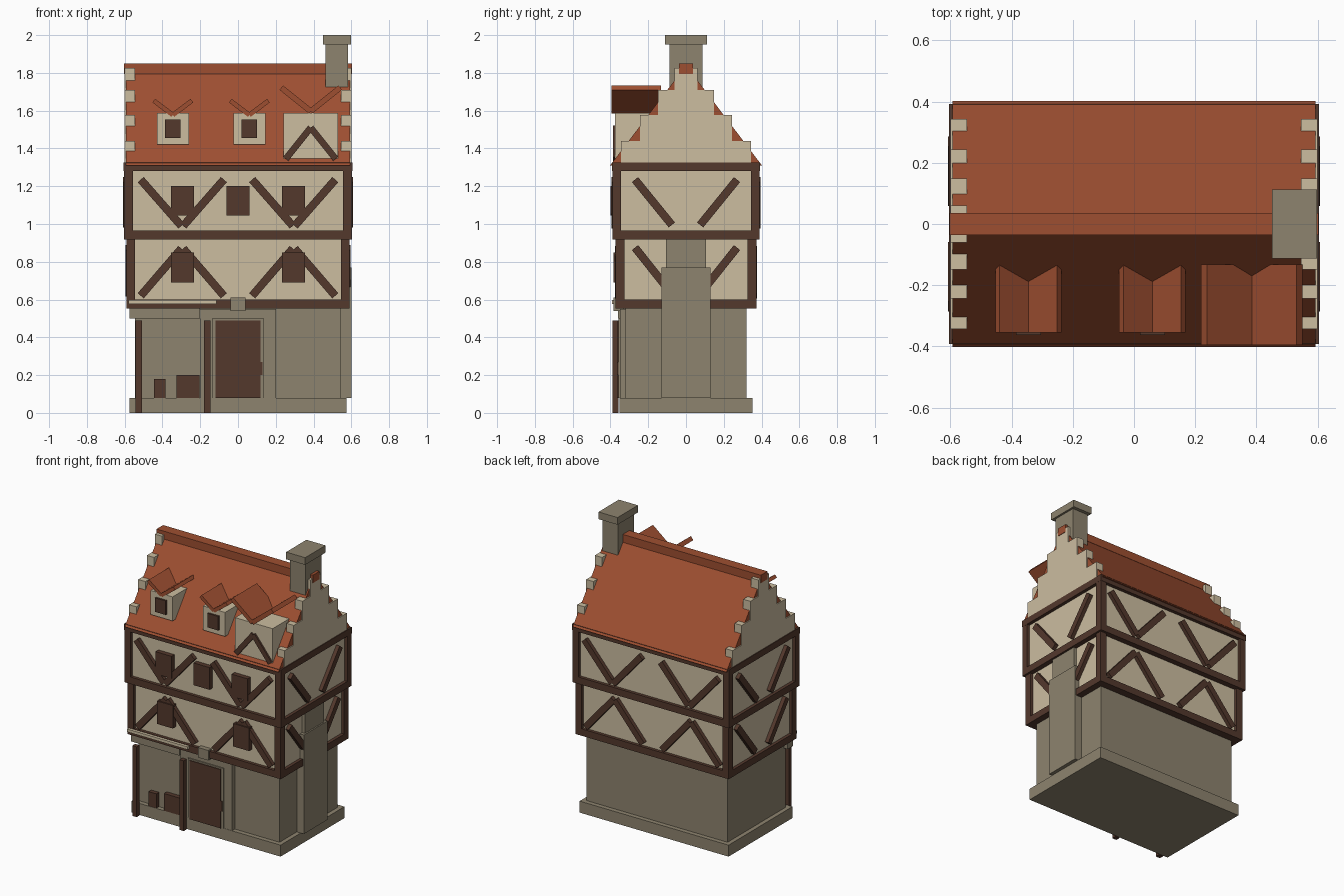
import bpy, bmesh
from mathutils import Vector

if "Cube" in bpy.data.objects:
    bpy.data.objects.remove(bpy.data.objects["Cube"])


def material(name, r, g, b):
    def lin(c):
        c /= 255
        return c / 12.92 if c <= 0.04045 else ((c + 0.055) / 1.055) ** 2.4
    m = bpy.data.materials.new(name)
    m.diffuse_color = (lin(r), lin(g), lin(b), 1)
    m.use_nodes = True
    m.node_tree.nodes["Principled BSDF"].inputs["Base Color"].default_value = m.diffuse_color
    return m


STONE = material("stone", 141, 131, 110)
PLASTER = material("plaster", 204, 189, 160)
TIMBER = material("dark timber", 83, 56, 44)
TILE = material("roof tile", 158, 79, 49)


def prism(name, profile, axis, lo, hi, mat):
    """Extrude a 2D profile along x (profile = y,z) or y (profile = x,z)."""
    bm = bmesh.new()
    def put(p, t):
        return bm.verts.new((t, p[0], p[1]) if axis == "x" else (p[0], t, p[1]))
    a = [put(p, lo) for p in profile]
    b = [put(p, hi) for p in profile]
    bm.faces.new(a)
    bm.faces.new(b[::-1])
    for i in range(len(a)):
        j = (i + 1) % len(a)
        bm.faces.new((a[i], b[i], b[j], a[j]))
    bmesh.ops.recalc_face_normals(bm, faces=bm.faces)
    me = bpy.data.meshes.new(name)
    bm.to_mesh(me)
    bm.free()
    me.materials.append(mat)
    ob = bpy.data.objects.new(name, me)
    bpy.context.collection.objects.link(ob)
    return ob


def box(name, x0, x1, y0, y1, z0, z1, mat):
    return prism(name, [(x0, z0), (x1, z0), (x1, z1), (x0, z1)], "y", y0, y1, mat)


def bar(name, p, q, width, axis, lo, hi, mat):
    """Straight plank from p to q, square cut at the ends."""
    p, q = Vector(p), Vector(q)
    d = (q - p).normalized() * width / 2
    n = Vector((-d.y, d.x))
    return prism(name, [p + n, q + n, q - n, p - n], axis, lo, hi, mat)


# Stone base
box("plinth", -.575, .575, -.352, .352, 0, .08, STONE)
box("ground_floor_wall", -.545, .545, -.32, .32, .08, .56, STONE)

# Door with stone surround
box("door_surround", -.2, .2, -.35, -.3, .08, .55, STONE)
box("door_frame", -.137, .137, -.358, -.3, .08, .5, STONE)
box("door", -.12, .12, -.364, -.3, .08, .49, TIMBER)
box("door_handle", .115, .13, -.364, -.35, .2, .27, TIMBER)
box("keystone", -.04, .04, -.385, -.33, .54, .61, STONE)

# Shop front: posts, lintel, awning, crates
for x in (-.526, -.163):
    box("awning_post", x - .017, x + .017, -.39, -.358, 0, .49, TIMBER)
box("shop_lintel", -.575, -.2, -.36, -.3, .5, .555, STONE)
box("awning", -.58, -.115, -.393, -.355, .577, .597, PLASTER)
box("small_crate", -.445, -.385, -.35, -.3, .08, .18, TIMBER)
box("large_crate", -.325, -.205, -.352, -.3, .08, .2, TIMBER)

# Timber framed storeys: (half x, half y, bottom of walls, top of walls)
for name, hx, hy, z0, z1 in (("first", .591, .373, .6, .92),
                             ("second", .604, .39, .965, 1.28)):
    box(name + "_floor_plaster", -hx + .022, hx - .022, -hy + .022, hy - .022,
        z0 - .01, z1 + .01, PLASTER)
    box(name + "_floor_sill", -hx, hx, -hy, hy, z0 - .048, z0, TIMBER)
    for sx in (-1, 1):
        for sy in (-1, 1):
            x0, x1 = sorted((sx * hx, sx * (hx - .047)))
            y0, y1 = sorted((sy * hy, sy * (hy - .047)))
            box(name + "_floor_post", x0, x1, y0, y1, z0, z1, TIMBER)
    # Diagonal braces: peaks on the first floor, valleys on the second
    out, mid = (z0 + .02, z0 + .27) if name == "first" else (z1 - .045, z0 + .025)
    for s in (-1, 1):
        lo, hi = sorted((s * (hy - .03), s * (hy + .004)))
        for c in (-.295, .295):
            for k in (-1, 1):
                bar(name + "_floor_brace", (c + k * .22, out), (c + k * .005, mid),
                    .042, "y", lo, hi, TIMBER)
        lo, hi = sorted((s * (hx - .03), s * (hx + .004)))
        for k in (-1, 1):
            bar(name + "_floor_side_brace", (k * .27, z1 - .045), (k * .075, z0 + .03),
                .042, "x", lo, hi, TIMBER)
box("eaves_beam", -.605, .605, -.392, .392, 1.28, 1.325, TIMBER)

# Front windows
for x in (-.295, .293):
    box("first_floor_window", x - .061, x + .061, -.385, -.34, .69, .85, TIMBER)
for x in (-.295, 0, .293):
    box("second_floor_window", x - .061, x + .061, -.401, -.35, 1.045, 1.2, TIMBER)

# Main roof and ridge
prism("roof", [(-.402, 1.31), (.402, 1.31), (0, 1.84)], "x", -.593, .593, TILE)
box("ridge_cap", -.603, .603, -.036, .036, 1.795, 1.85, TILE)

# Crow-stepped gables
steps = [(.343, 1.32), (.343, 1.44), (.243, 1.44), (.243, 1.578), (.148, 1.578),
         (.148, 1.71), (.06, 1.71), (.06, 1.825)]
gable = steps + [(-y, z) for y, z in reversed(steps)]
for lo in (-.6, .545):
    prism("stepped_gable", gable, "x", lo, lo + .055, PLASTER)

# Small dormers with valley roofs
for x in (-.345, .06):
    box("small_dormer", x - .085, x + .085, -.35, -.15, 1.42, 1.588, PLASTER)
    box("small_dormer_window", x - .041, x + .041, -.363, -.34, 1.455, 1.553, TIMBER)
    for k in (-1, 1):
        bar("small_dormer_roof", (x + k * .101, 1.653), (x, 1.577), .024, "y",
            -.355, -.125, TILE)

# Large dormer with timber braces
X = .385
box("large_dormer", X - .145, X + .145, -.375, -.15, 1.345, 1.587, PLASTER)
for k in (-1, 1):
    bar("large_dormer_brace", (X + k * .132, 1.345), (X, 1.51), .034, "y",
        -.387, -.36, TIMBER)
    bar("large_dormer_roof", (X + k * .156, 1.722), (X, 1.597), .03, "y",
        -.395, -.132, TILE)

# Chimney: breast on the right wall and stack above the roof
box("chimney_breast", .5, .6, -.13, .13, .08, .77, STONE)
box("chimney_flue", .5, .59, -.105, .105, .77, .92, STONE)
box("chimney_stack", .463, .583, -.088, .088, 1.35, 1.95, STONE)
box("chimney_cap", .45, .597, -.112, .112, 1.95, 2.0, STONE)
